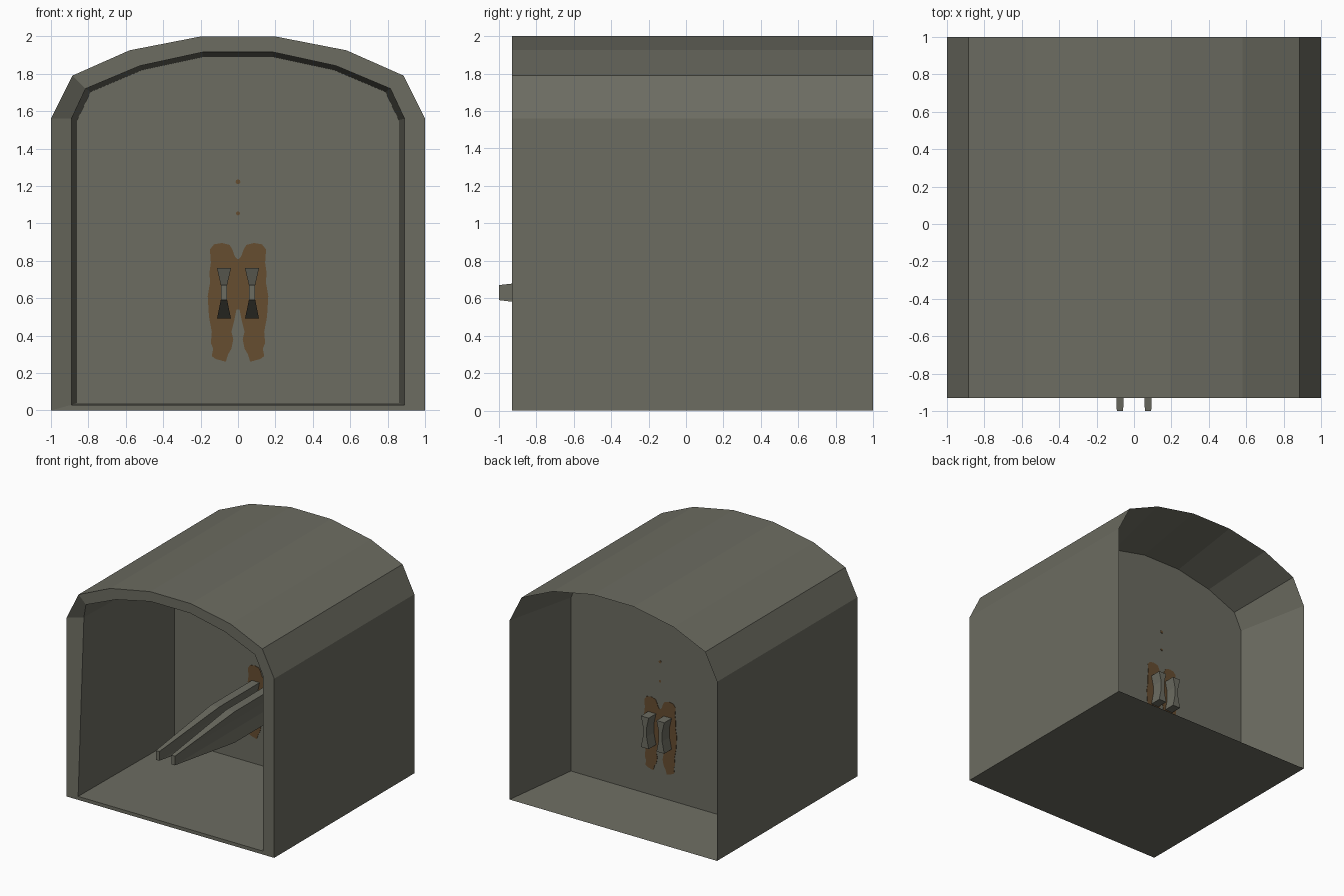
import bpy, bmesh, math
from mathutils import Vector

if "Cube" in bpy.data.objects:
    bpy.data.objects.remove(bpy.data.objects["Cube"])


def material(name, rgb):
    m = bpy.data.materials.new(name)
    m.diffuse_color = (*rgb, 1)
    m.use_nodes = True
    m.node_tree.nodes["Principled BSDF"].inputs["Base Color"].default_value = m.diffuse_color
    return m


stone = material("grey stone", (0.15, 0.15, 0.12))
rust = material("rust brown", (0.133, 0.074, 0.03))


def loft(name, rings, mat, weld=0.0):
    """Skin a list of equal-length point rings and cap both ends."""
    bm = bmesh.new()
    loops = [[bm.verts.new(p) for p in r] for r in rings]
    n = len(rings[0])
    for a, b in zip(loops, loops[1:]):
        for i in range(n):
            j = (i + 1) % n
            bm.faces.new((a[i], a[j], b[j], b[i]))
    bm.faces.new(loops[0])
    bm.faces.new(loops[-1])
    if weld:
        bmesh.ops.remove_doubles(bm, verts=bm.verts, dist=weld)
    bmesh.ops.recalc_face_normals(bm, faces=bm.faces)
    me = bpy.data.meshes.new(name)
    bm.to_mesh(me)
    bm.free()
    me.materials.append(mat)
    ob = bpy.data.objects.new(name, me)
    bpy.context.collection.objects.link(ob)
    return ob


def mirrored(half):
    """Close a left-half outline by mirroring it across x = 0."""
    return half + [(-x, z) for x, z in reversed(half)]


def at_y(profile, y):
    return [Vector((x, y, z)) for x, z in profile]


# Arched shell: funnel at the back, rim at the front, dividing wall inside
outer = mirrored([(-1, 0), (-1, 1.56), (-0.885, 1.79), (-0.58, 1.925), (-0.195, 2.0)])
rim = mirrored([(-0.89, 0.03), (-0.89, 1.56), (-0.815, 1.72), (-0.525, 1.842), (-0.19, 1.915)])
wall = mirrored([(-0.86, 0.04), (-0.86, 1.552), (-0.788, 1.703), (-0.512, 1.82), (-0.185, 1.89)])
WALL_Y = 0.355
front_rim = at_y(rim, -0.93)
front_rim[1].y = -0.85          # dented rim corner
loft("arched_shell", [at_y(wall, WALL_Y + 0.001), at_y(outer, 1.0), at_y(outer, -0.93),
                      front_rim, at_y(wall, WALL_Y - 0.001)], stone)


# Pair of waisted prongs running through the wall to a narrow tip
def prong_section(cx, y, w, hi, lo):
    half = [(-w, lo), (-0.017, 0.59), (-0.017, 0.67), (-w, hi)]
    return [Vector((cx + x, y, z)) for x, z in mirrored(half)]


for side, cx in (("left", -0.075), ("right", 0.075)):
    loft(side + "_prong", [prong_section(cx, 0.46, 0.0375, 0.76, 0.49),
                           prong_section(cx, -0.21, 0.0375, 0.76, 0.49),
                           prong_section(cx, -1.0, 0.017, 0.67, 0.59)], stone, weld=0.0005)

# Rust stain around the prongs, showing on both faces of the wall
stain = mirrored([(-0.008, 0.54), (-0.018, 0.49), (-0.035, 0.42), (-0.025, 0.38), (-0.035, 0.33),
                  (-0.053, 0.30), (-0.065, 0.26), (-0.12, 0.275), (-0.14, 0.29), (-0.133, 0.33),
                  (-0.145, 0.36), (-0.14, 0.42), (-0.155, 0.50), (-0.162, 0.61), (-0.15, 0.68),
                  (-0.152, 0.74), (-0.145, 0.79), (-0.15, 0.86), (-0.128, 0.888), (-0.085, 0.895),
                  (-0.045, 0.885), (-0.03, 0.86), (-0.018, 0.825), (-0.006, 0.81)])
spots = [(1.222, 0.013), (1.053, 0.011)]


def plate(name, outline):
    loft(name, [at_y(outline, WALL_Y - 0.004), at_y(outline, WALL_Y + 0.004)], rust)


plate("rust_stain", stain)
for i, (z, r) in enumerate(spots):
    plate(f"rust_spot_{i + 1}", [(r * math.cos(k * math.pi / 4), z + r * math.sin(k * math.pi / 4))
                                 for k in range(8)])
